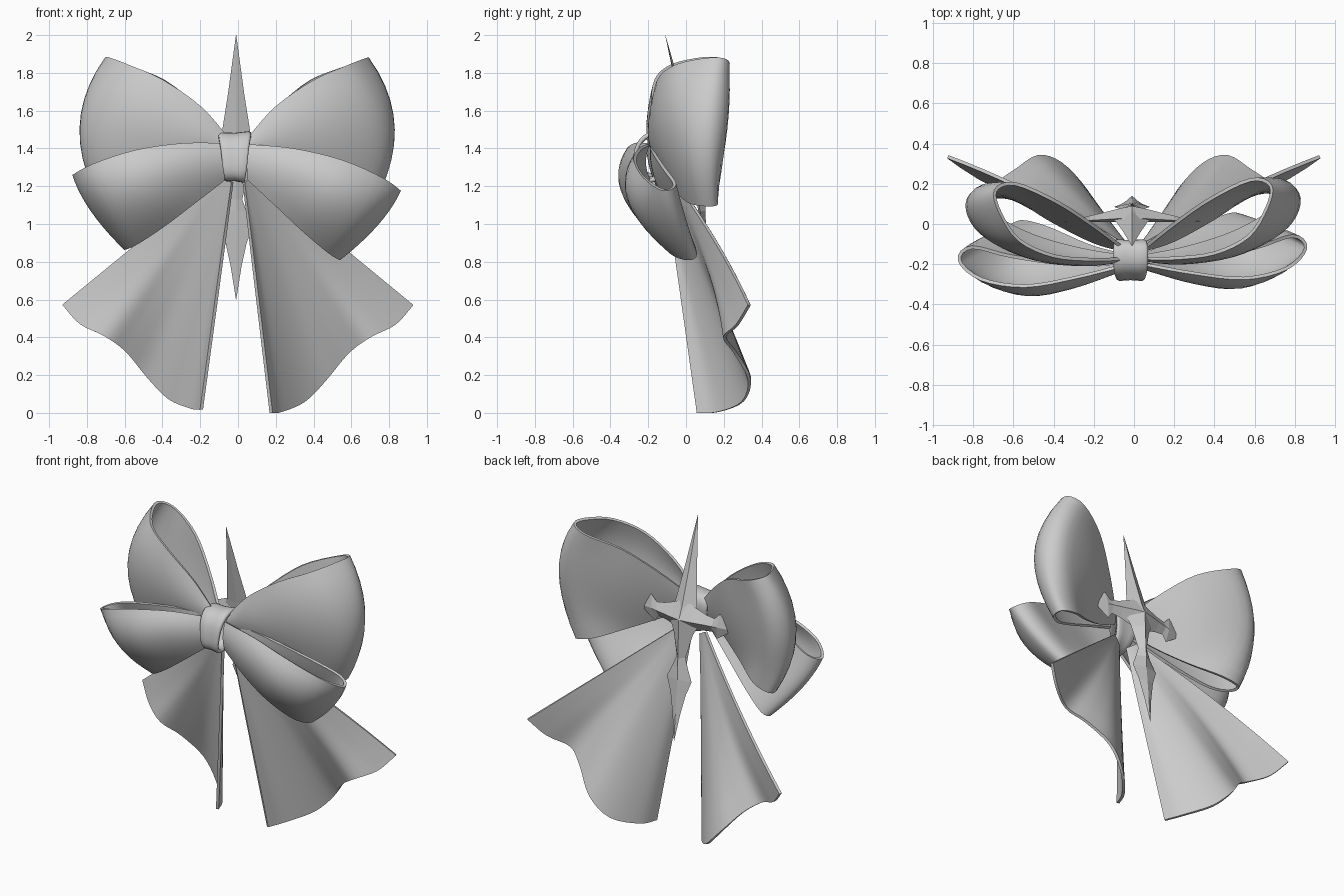
import bpy, bmesh, math
from mathutils import Vector, Matrix

if "Cube" in bpy.data.objects:
    bpy.data.objects.remove(bpy.data.objects["Cube"])

cloth = bpy.data.materials.new("grey cloth")
cloth.diffuse_color = (0.6, 0.6, 0.6, 1)
cloth.use_nodes = True
cloth.node_tree.nodes["Principled BSDF"].inputs["Base Color"].default_value = cloth.diffuse_color
PIVOT = Vector((0, -0.17, 1.36))


def finish(bm, name, smooth=True):
    bmesh.ops.remove_doubles(bm, verts=bm.verts, dist=0.0005)
    bmesh.ops.recalc_face_normals(bm, faces=bm.faces)
    me = bpy.data.meshes.new(name)
    bm.to_mesh(me)
    bm.free()
    me.materials.append(cloth)
    ob = bpy.data.objects.new(name, me)
    bpy.context.collection.objects.link(ob)
    if smooth:
        for p in me.polygons:
            p.use_smooth = True
    return ob


def spline(pts, steps):
    """Smooth curve through the points."""
    p = [Vector(q) for q in pts]
    p = [2 * p[0] - p[1]] + p + [2 * p[-1] - p[-2]]
    out = []
    for i in range(1, len(p) - 2):
        a, b, c, d = p[i - 1:i + 3]
        for k in range(steps):
            t = k / steps
            out.append(0.5 * (2 * b + (c - a) * t + (2 * a - 5 * b + 4 * c - d) * t * t
                              + (3 * b - a - 3 * c + d) * t ** 3))
    return out + [p[-2]]


def ribbon(name, rails, mirror=False, tilt=0, swing=0, cross=10):
    """Sheet lofted over three rails, then thickened."""
    curves = [spline(r, 4) for r in rails]
    rot = Matrix.Rotation(math.radians(swing), 3, 'Z') @ Matrix.Rotation(math.radians(tilt), 3, 'Y')
    bm = bmesh.new()
    grid = []
    for j in range(cross + 1):
        v = j / cross
        w = [(1 - v) * (1 - 2 * v), 4 * v * (1 - v), v * (2 * v - 1)]
        row = []
        for pts in zip(*curves):
            co = sum((q * k for q, k in zip(pts, w)), Vector())
            if mirror:
                co.x = -co.x
            row.append(bm.verts.new(PIVOT + rot @ (co - PIVOT)))
        grid.append(row)
    for a, b in zip(grid, grid[1:]):
        for i in range(len(a) - 1):
            bm.faces.new((a[i], a[i + 1], b[i + 1], b[i]))
    ob = finish(bm, name)
    m = ob.modifiers.new("thickness", 'SOLIDIFY')
    m.thickness = 0.017
    m.offset = 0
    bpy.context.view_layer.objects.active = ob
    ob.select_set(True)
    bpy.ops.object.modifier_apply(modifier=m.name)
    bpy.ops.object.shade_smooth_by_angle(angle=math.radians(40))
    ob.select_set(False)


# Upper loops: top edge, middle and bottom edge of the folded ribbon
upper = [
    [(.05, -.17, 1.45), (.2, -.17, 1.62), (.4, -.145, 1.76), (.57, -.06, 1.835), (.66, .08, 1.87),
     (.68, .19, 1.875), (.58, .22, 1.84), (.38, .125, 1.76), (.2, .0, 1.61), (.05, -.12, 1.45)],
    [(.05, -.18, 1.41), (.25, -.19, 1.46), (.5, -.15, 1.5), (.7, -.06, 1.5), (.8, .04, 1.5),
     (.815, .15, 1.5), (.71, .21, 1.5), (.45, .125, 1.47), (.2, -.03, 1.44), (.05, -.12, 1.41)],
    [(.05, -.16, 1.36), (.25, -.12, 1.28), (.45, -.06, 1.19), (.6, .01, 1.12), (.69, .08, 1.1),
     (.69, .155, 1.1), (.57, .14, 1.13), (.4, .03, 1.2), (.2, -.08, 1.29), (.05, -.13, 1.37)],
]
ribbon("upper_loop_right", upper)
ribbon("upper_loop_left", upper, mirror=True, tilt=.3, swing=2)

# Lower loops
lower = [
    [(.05, -.2, 1.42), (.3, -.245, 1.395), (.55, -.27, 1.335), (.76, -.22, 1.245), (.855, -.12, 1.18),
     (.79, -.06, 1.21), (.6, -.12, 1.3), (.3, -.18, 1.395), (.05, -.17, 1.42)],
    [(.05, -.22, 1.33), (.3, -.29, 1.25), (.5, -.305, 1.14), (.66, -.22, 1.04), (.735, -.06, 1.0),
     (.66, -.01, 1.03), (.5, -.07, 1.12), (.25, -.16, 1.25), (.05, -.17, 1.33)],
    [(.05, -.2, 1.24), (.2, -.2, 1.1), (.35, -.16, .96), (.48, -.08, .85), (.535, .01, .815),
     (.5, .05, .84), (.38, .01, .95), (.2, -.09, 1.1), (.05, -.15, 1.26)],
]
ribbon("lower_loop_right", lower)
ribbon("lower_loop_left", lower, mirror=True, tilt=5.5, swing=4)

# Hanging tails with a wavy hem, the waves fading towards the knot
hem = [(.175, .06, .0), (.225, .17, .005), (.35, .3, .06), (.47, .335, .18), (.59, .26, .32),
       (.7, .205, .4), (.83, .27, .465), (.925, .335, .57)]
n = len(hem) - 1


def tail(name, lift, mirror):
    low = [(x + lift * (1 - x), y, z + lift * (1 - x)) for x, y, z in hem]
    neck = [(.03 + .06 * i / n, -.11 + .03 * i / n, 1.22 + .04 * i / n) for i in range(n + 1)]
    mid = []
    for i, (a, b) in enumerate(zip(neck, low)):
        t = i / n
        even = .06 + .275 * t + .1 * math.sin(math.pi * t)
        y = .55 * b[1] + .45 * even
        mid.append(((a[0] + b[0]) / 2, (a[1] + y) / 2 + .025 * t, (a[2] + b[2]) / 2))
    ribbon(name, [neck, mid, low], mirror)


tail("tail_right", 0, False)
tail("tail_left", .022, True)

# Knot: band wrapped round the middle, wider at the top
bm = bmesh.new()
rows = []
section = [(-1, .82), (-1, .95), (-.85, 1.0), (-.4, .98), (0, .96), (.4, .98), (.85, 1.0), (1, .95), (1, .82)]
for k in range(28):
    a = 2 * math.pi * k / 28
    s, c = math.sin(a), math.cos(a)
    s2 = math.copysign(abs(s) ** .8, s)
    c2 = math.copysign(abs(c) ** .8, c)
    half = .07 + .017 * s
    rows.append([bm.verts.new((-.017 + u * half, -.18 + .1 * r * c2 + .025 * s,
                               1.355 + .133 * r * s2 + .004 * u * s)) for u, r in section])
for k in range(28):
    a, b = rows[k], rows[(k + 1) % 28]
    for i in range(len(section)):
        j = (i + 1) % len(section)
        bm.faces.new((a[i], a[j], b[j], b[i]))
finish(bm, "knot")


# Back clasp: four ridged arms meeting in a star
def arm(name, tip, side, stations):
    """Stations: distance along the arm, half width, ridge height."""
    origin = Vector((-.01, .03, 1.38))
    tip, side = Vector(tip), Vector(side)
    back = Vector((0, 1, 0))
    bm = bmesh.new()
    rings = []
    for d, w, h in stations:
        c = origin + tip * d
        rings.append([bm.verts.new(c + o) for o in
                      (side * w, back * h, -side * w, -back * h * .3)])
    for a, b in zip(rings, rings[1:]):
        for i in range(4):
            j = (i + 1) % 4
            bm.faces.new((a[i], a[j], b[j], b[i]))
    bm.faces.new(rings[0])
    finish(bm, name, smooth=False)


arm("clasp_spike_top", (0, -.14, .62), (1, 0, 0),
    [(0, .12, .06), (.12, .08, .045), (.5, .043, .02), (1, .001, .001)])
arm("clasp_spike_bottom", (0, .11, -.78), (1, 0, 0),
    [(0, .12, .06), (.13, .07, .05), (.32, .032, .035), (.4, .055, .03), (.5, .09, .02),
     (.62, .055, .016), (.78, .028, .01), (1, .001, .001)])
for label, sx in (("right", 1), ("left", -1)):
    arm("clasp_arm_" + label, (sx * .34, -.02, -.01), (.15 * sx, 0, 1),
        [(0, .11, .06), (.2, .08, .05), (.42, .055, .035), (.6, .045, .025), (.7, .085, .018),
         (1, .004, .002)])
